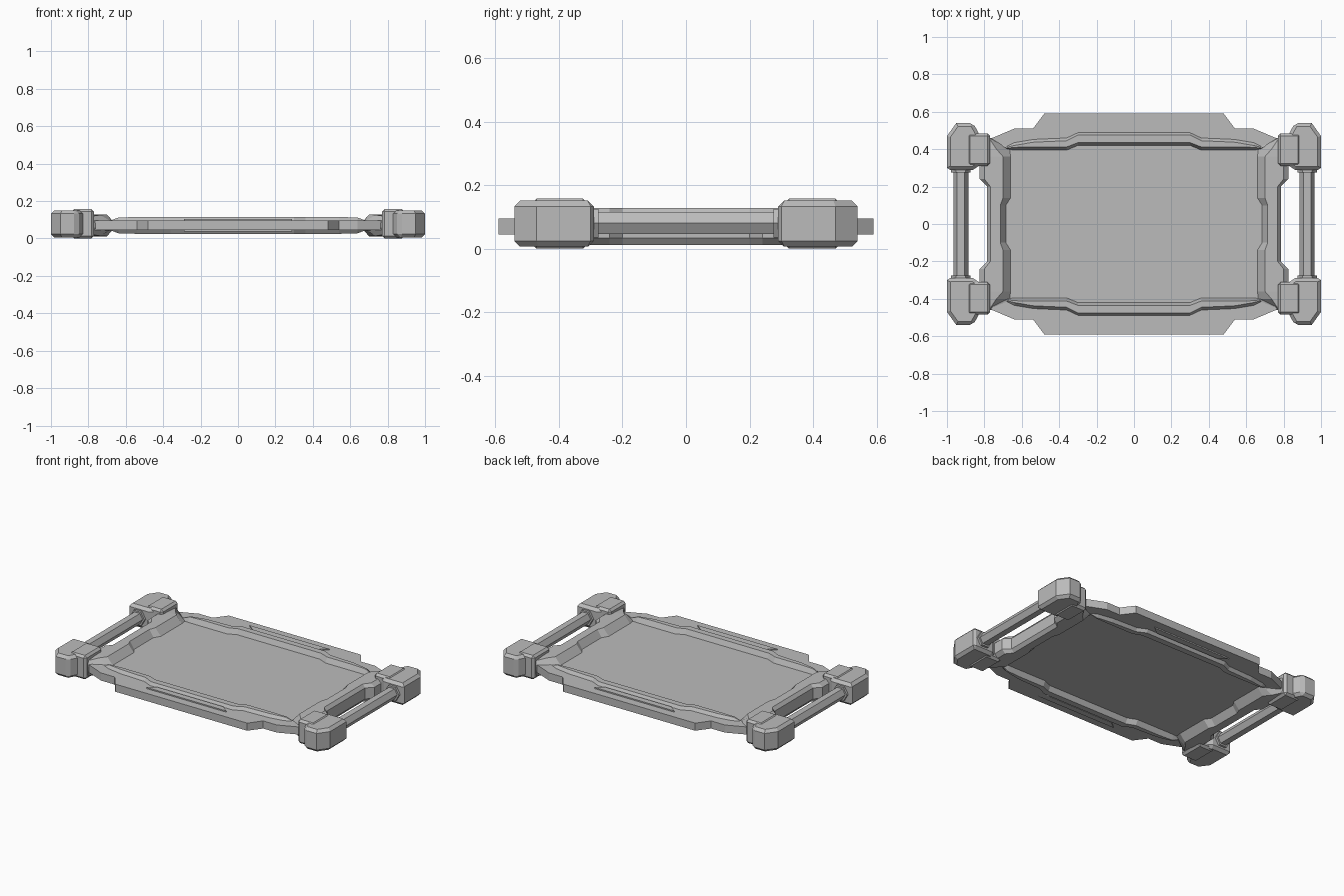
import bpy, bmesh, math
from mathutils import Matrix

if "Cube" in bpy.data.objects:
    bpy.data.objects.remove(bpy.data.objects["Cube"])

MID = 0.07  # height of the tray's middle plane

grey = bpy.data.materials.new("plain grey")
grey.use_nodes = True
colour = (0.5, 0.5, 0.5, 1)
grey.diffuse_color = colour
grey.node_tree.nodes["Principled BSDF"].inputs["Base Color"].default_value = colour


def finish(bm, name, bevel=0):
    bmesh.ops.recalc_face_normals(bm, faces=bm.faces)
    mesh = bpy.data.meshes.new(name)
    bm.to_mesh(mesh)
    bm.free()
    obj = bpy.data.objects.new(name, mesh)
    bpy.context.collection.objects.link(obj)
    mesh.materials.append(grey)
    if bevel:
        mod = obj.modifiers.new("Chamfer", "BEVEL")
        mod.width = bevel
        mod.segments = 1
        mod.limit_method = "ANGLE"
        mod.angle_limit = math.radians(60)
    return obj


def prism(name, outline, z0, z1, bevel=0):
    bm = bmesh.new()
    low = [bm.verts.new((x, y, z0)) for x, y in outline]
    high = [bm.verts.new((x, y, z1)) for x, y in outline]
    bm.faces.new(low)
    bm.faces.new(high)
    for i in range(len(low)):
        j = (i + 1) % len(low)
        bm.faces.new((low[i], low[j], high[j], high[i]))
    return finish(bm, name, bevel)


def rail(name, half, section, place):
    """Loft a section, mirrored above and below, along a symmetric path."""
    stations = [(-s[0],) + s[1:] for s in reversed(half)] + half
    bm = bmesh.new()
    rings = []
    for s in stations:
        top = section(*s[1:])
        ring = top + [(c, -h) for c, h in reversed(top)]
        rings.append([bm.verts.new(place(s[0], c, MID + h)) for c, h in ring])
    for a, b in zip(rings, rings[1:]):
        for i in range(len(a)):
            j = (i + 1) % len(a)
            bm.faces.new((a[i], a[j], b[j], b[i]))
    bm.faces.new(rings[0])
    bm.faces.new(rings[-1])
    finish(bm, name)


# Long rails: inner wall, flat ridge, outer wall, thin flange
def long_section(inner, r0, r1, wall, edge, h):
    return [(inner, 0.012), (r0, h), (r1, h), (wall, 0.025), (edge, 0.025)]


long_half = [
    (0.30, 0.420, 0.435, 0.475, 0.488, 0.59, 0.045),
    (0.36, 0.395, 0.412, 0.445, 0.460, 0.59, 0.045),
    (0.48, 0.395, 0.412, 0.440, 0.455, 0.59, 0.045),
    (0.54, 0.395, 0.412, 0.437, 0.452, 0.51, 0.045),
    (0.64, 0.395, 0.410, 0.420, 0.435, 0.51, 0.042),
    (0.68, 0.400, 0.405, 0.410, 0.415, 0.493, 0.027),
    (0.77, 0.446, 0.448, 0.450, 0.452, 0.455, 0.025),
]


# Short rails: sloping inner wall, flat top, chamfered outer face
def short_section(inner, r0, r1, edge, h):
    return [(inner, 0.012), (r0, h), (r1, h), (edge, h - 0.022)]


short_half = [
    (0.10, 0.685, 0.715, 0.768, 0.785, 0.058),
    (0.14, 0.660, 0.700, 0.768, 0.785, 0.058),
    (0.20, 0.660, 0.700, 0.768, 0.785, 0.058),
    (0.24, 0.660, 0.700, 0.800, 0.825, 0.058),
    (0.36, 0.660, 0.700, 0.800, 0.825, 0.058),
    (0.40, 0.665, 0.735, 0.800, 0.825, 0.056),
    (0.46, 0.765, 0.775, 0.800, 0.825, 0.050),
]

for s, name in ((-1, "front"), (1, "back")):
    rail(name + "_rail", long_half, long_section, lambda a, c, z: (a, s * c, z))
    # Raised strip on both faces of the flange
    strip = [(-0.29, 0.535), (0.29, 0.535), (0.24, 0.495), (-0.24, 0.495)]
    prism(name + "_flange_strip", [(x, s * y) for x, y in strip],
          MID - 0.033, MID + 0.033)

for s, name in ((-1, "right"), (1, "left")):
    rail(name + "_rail", short_half, short_section, lambda a, c, z: (s * c, a, z))

# Recessed tray floor
prism("tray_panel", [(-0.70, -0.43), (0.70, -0.43), (0.70, 0.43), (-0.70, 0.43)],
      MID - 0.012, MID + 0.012)

# Corner blocks with their inner brackets
block = [(1, 0.30), (1, 0.47), (0.95, 0.54), (0.86, 0.54),
         (0.83, 0.485), (0.83, 0.31), (0.86, 0.29), (0.985, 0.29)]
bracket = [(0.77, 0.31), (0.89, 0.31), (0.89, 0.485), (0.77, 0.485)]
for sx, side in ((-1, "right"), (1, "left")):
    for sy, end in ((-1, "front"), (1, "back")):
        label = end + "_" + side
        prism(label + "_corner_block", [(sx * x, sy * y) for x, y in block],
              0.006, 0.151, 0.018)
        prism(label + "_bracket", [(sx * x, sy * y) for x, y in bracket],
              0, 0.157, 0.014)


# Six-sided handle rods with collars
def rod(name, x, y, radius, length):
    bm = bmesh.new()
    bmesh.ops.create_cone(bm, cap_ends=True, segments=6, radius1=radius,
                          radius2=radius, depth=length,
                          matrix=Matrix.Rotation(math.pi / 2, 4, "Z"))
    bmesh.ops.transform(bm, verts=bm.verts,
                        matrix=Matrix.Translation((x, y, 0.08))
                        @ Matrix.Rotation(math.pi / 2, 4, "X"))
    # Turn a flat side upward if a corner points up
    if max(v.co.z for v in bm.verts) - 0.08 > radius * 0.95:
        bmesh.ops.rotate(bm, verts=bm.verts, cent=(x, y, 0.08),
                         matrix=Matrix.Rotation(math.pi / 6, 3, "Y"))
    finish(bm, name)


for sx, side in ((-1, "right"), (1, "left")):
    x = sx * 0.926
    rod(side + "_handle_rod", x, 0, 0.04, 0.62)
    for sy, end in ((-1, "front"), (1, "back")):
        rod(end + "_" + side + "_rod_collar", x, sy * 0.295, 0.052, 0.04)
